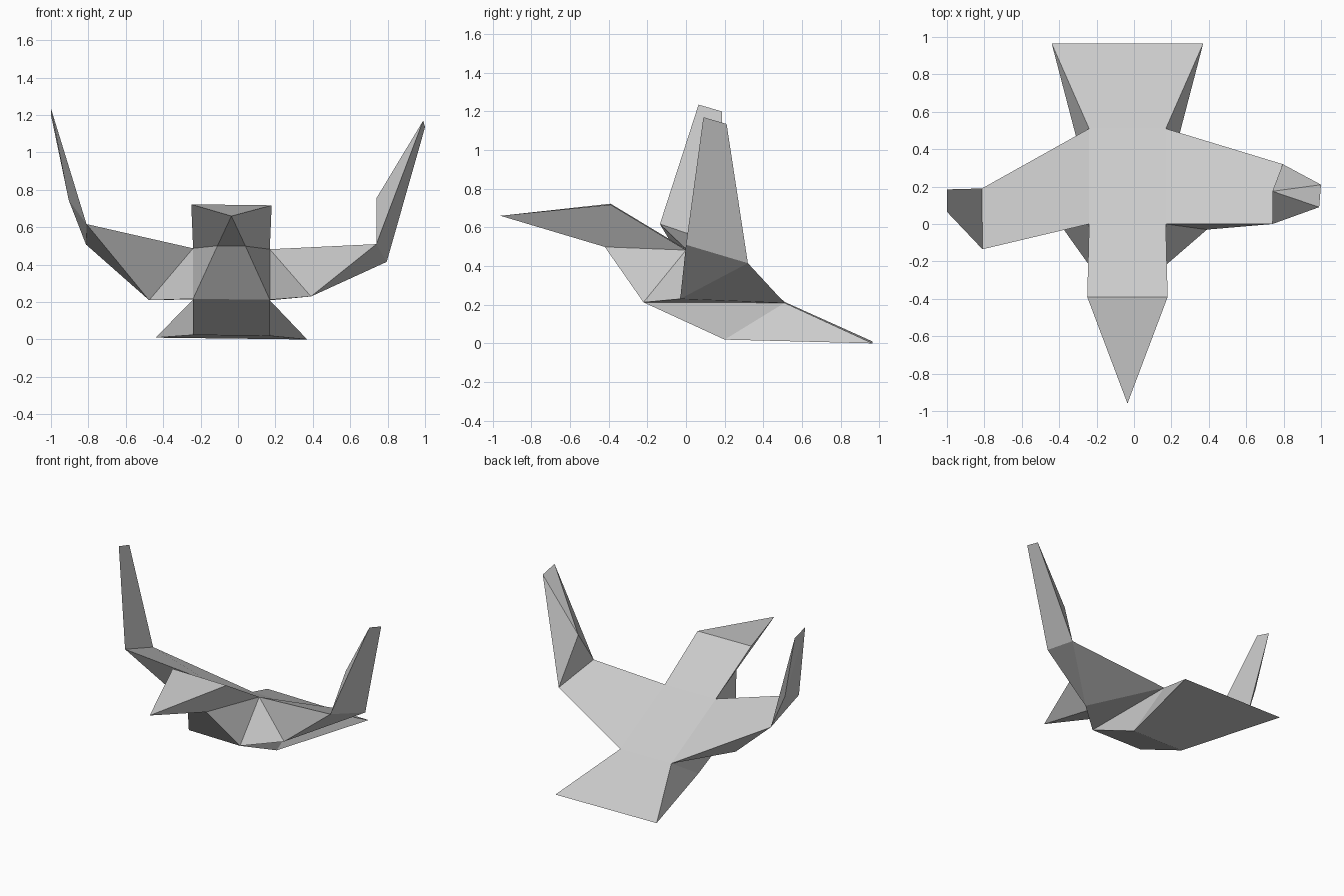
import bpy, bmesh

if "Cube" in bpy.data.objects:
    bpy.data.objects.remove(bpy.data.objects["Cube"])

MID = -0.035          # centre line of the body


def make(name, points, faces, joints=()):
    """Flat-faced part from named points; joint faces only close it while normals are set."""
    bm = bmesh.new()
    v = {k: bm.verts.new(p) for k, p in points.items()}
    for f in faces:
        bm.faces.new([v[k] for k in f.split()])
    caps = [bm.faces.new([v[k] for k in f.split()]) for f in joints]
    bmesh.ops.recalc_face_normals(bm, faces=bm.faces[:])
    bmesh.ops.delete(bm, geom=caps, context='FACES_ONLY')
    loose = [x for x in bm.verts if not x.link_faces]
    bmesh.ops.delete(bm, geom=loose, context='VERTS')
    me = bpy.data.meshes.new(name)
    bm.to_mesh(me)
    bm.free()
    ob = bpy.data.objects.new(name, me)
    bpy.context.collection.objects.link(ob)
    return ob


# Body profile stations: half width, y, z (left/right pair, slightly tilted)
stations = {
    "crown": (0.215, -0.39, 0.72), "chin": (0.075, -0.42, 0.50),
    "neck": (0.205, 0.0, 0.485), "chest": (0.205, -0.22, 0.215),
    "rump": (0.205, 0.51, 0.212), "belly": (0.205, 0.20, 0.022),
    "tail": (0.405, 0.965, 0.005),
}
P = {"beak": (MID, -0.96, 0.66)}
for key, (w, y, z) in stations.items():
    for tag, s in (("L", -1), ("R", 1)):
        x = MID + s * w
        P[key + tag] = (x, y, z - 0.012 * (x - MID))


def both(*faces):
    """Mirror face descriptions: '*' stands for the side letter."""
    return [f.replace("*", t) for f in faces for t in "LR"]


def pick(*keys):
    return {k: P[k] for key in keys for k in ((key + "L", key + "R") if key != "beak" else ("beak",))}


# Head with beak and neck
make("head", pick("beak", "crown", "chin", "neck"),
     ["beak crownL crownR", "beak chinL chinR", "crownL crownR neckR neckL"]
     + both("beak crown* neck* chin*"),
     ["chinL chinR neckR neckL"])

# Torso
make("torso", pick("chin", "neck", "chest", "rump", "belly"),
     ["chinL chinR chestR chestL", "chestL chestR bellyR bellyL", "neckL neckR rumpR rumpL"]
     + both("chin* neck* chest*", "chest* belly* rump*"),
     ["chinL chinR neckR neckL", "bellyL bellyR rumpR rumpL"] + both("neck* chest* rump*"))

# Tail fan
make("tail", pick("rump", "belly", "tail"),
     ["rumpL rumpR tailR tailL", "bellyL bellyR tailR tailL"] + both("rump* belly* tail*"),
     ["bellyL bellyR rumpR rumpL"])


# Wings: keel, front and back elbow, spur, two tip corners
def wing(side, t, keel, front, back, spur, tip_front, tip_back):
    inner = {"neck": P["neck" + t], "chest": P["chest" + t], "rump": P["rump" + t],
             "keel": keel, "front": front, "back": back}
    make(side + "_inner_wing", inner,
         ["neck rump back front", "neck front keel", "neck keel chest",
          "chest keel rump", "keel back rump", "keel front back"],
         ["neck chest rump"])
    outer = {"front": front, "back": back, "spur": spur, "tf": tip_front, "tb": tip_back}
    make(side + "_outer_wing", outer,
         ["front back tb tf", "front spur tf", "spur tb tf", "spur back tb", "front back spur"])


wing("right", "R", (0.39, -0.03, 0.23), (0.74, 0.0, 0.51), (0.795, 0.32, 0.415),
     (0.74, 0.175, 0.755), (0.99, 0.09, 1.17), (1.0, 0.21, 1.135))
wing("left", "L", (-0.475, 0.11, 0.21), (-0.81, -0.135, 0.617), (-0.813, 0.19, 0.508),
     (-0.905, 0.16, 0.745), (-1.0, 0.065, 1.235), (-1.0, 0.185, 1.20))
